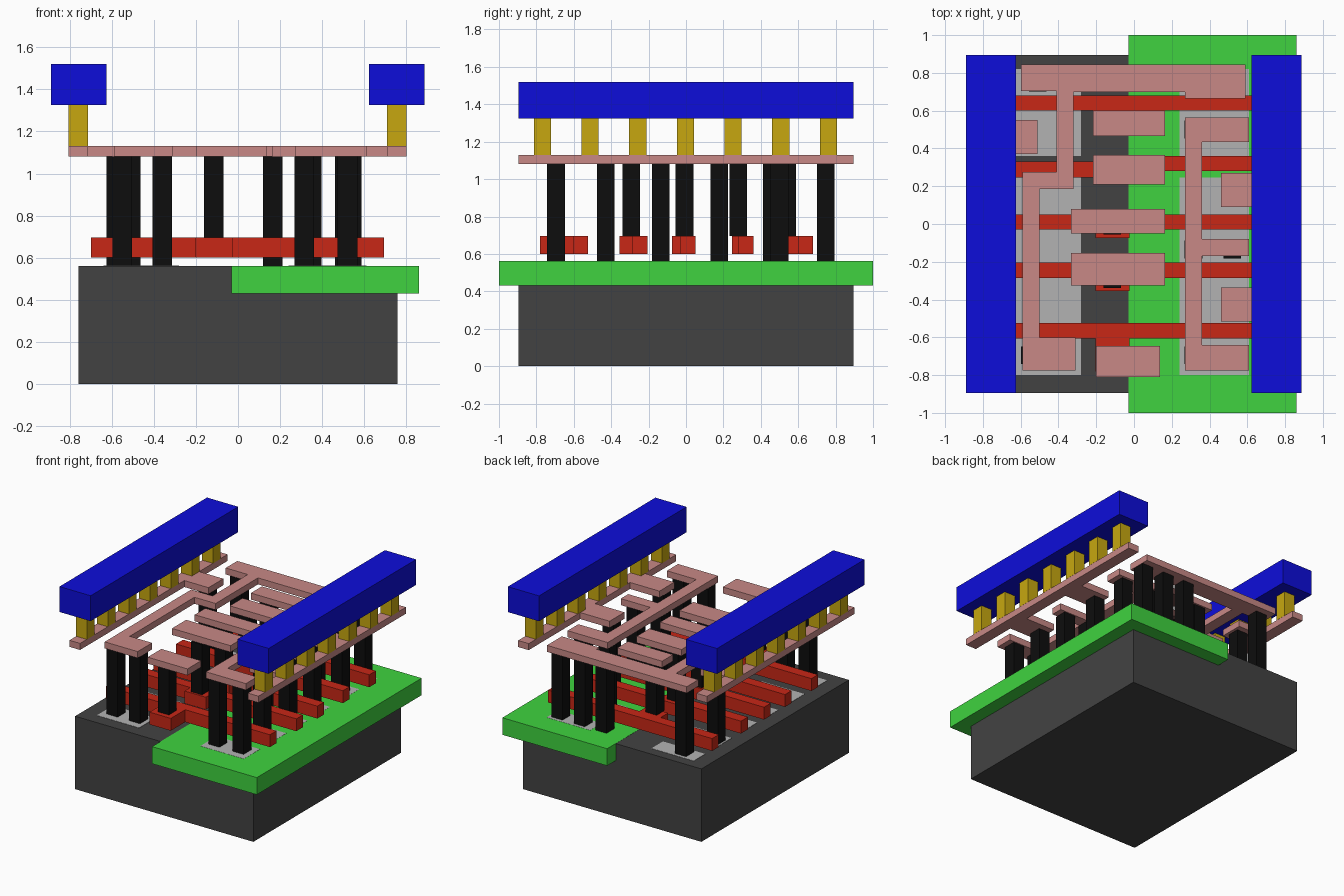
import bpy, bmesh


def material(name, rgb):
    m = bpy.data.materials.new(name)
    m.diffuse_color = (*rgb, 1)
    return m


DARK = material("dark_silicon", (0.055, 0.055, 0.055))
LIGHT = material("light_doped", (0.45, 0.45, 0.45))
GREEN = material("green_well", (0.05, 0.65, 0.05))
RED = material("red_gate", (0.58, 0.02, 0.008))
BLACK = material("black_contact", (0.004, 0.004, 0.004))
PINK = material("pink_metal", (0.58, 0.25, 0.24))
GOLD = material("gold_via", (0.57, 0.39, 0.005))
BLUE = material("blue_metal", (0.004, 0.004, 0.7))


def prism(name, pts, z0, z1, mat):
    """Extrude a flat outline between two heights."""
    bm = bmesh.new()
    face = bm.faces.new([bm.verts.new((x, y, z0)) for x, y in pts])
    ext = bmesh.ops.extrude_face_region(bm, geom=[face])
    for v in ext["geom"]:
        if isinstance(v, bmesh.types.BMVert):
            v.co.z = z1
    bmesh.ops.recalc_face_normals(bm, faces=bm.faces)
    mesh = bpy.data.meshes.new(name)
    bm.to_mesh(mesh)
    bm.free()
    mesh.materials.append(mat)
    ob = bpy.data.objects.new(name, mesh)
    bpy.context.collection.objects.link(ob)
    return ob


def box(name, x0, x1, y0, y1, z0, z1, mat):
    return prism(name, [(x0, y0), (x1, y0), (x1, y1), (x0, y1)], z0, z1, mat)


def pillar(name, x, y, z0, z1, mat, w=0.094):
    h = w / 2
    return box(name, x - h, x + h, y - h, y + h, z0, z1, mat)


# Layer heights
TOP = 0.56
GATE = (0.60, 0.695)
METAL = (1.08, 1.13)
RAIL = (1.325, 1.52)

# Substrate and the well set into its right half
box("substrate", -0.757, 0.757, -0.895, 0.895, 0, TOP, DARK)
box("well", -0.03, 0.86, -1, 1, 0.43, TOP + 0.001, GREEN)

# Doped strips flush with the surface, between the gates
for y0, y1 in [(-0.80, -0.605), (-0.525, -0.285), (-0.205, -0.03),
               (0.05, 0.245), (0.36, 0.60), (0.68, 0.82)]:
    box("left_doped_region", -0.64, -0.28, y0, y1, 0.5, TOP + 0.002, LIGHT)
    box("right_doped_region", 0.24, 0.61, y0, y1, 0.5, TOP + 0.002, LIGHT)

# Gates: long bars with a widened landing (x from A to B) in the middle
L, R, A, B = -0.698, 0.695, -0.205, -0.025
for y0, y1, tab in [(-0.605, -0.525, -0.78), (-0.285, -0.205, -0.355),
                    (-0.03, 0.05, -0.075)]:
    prism("gate", [(L, y0), (A, y0), (A, tab), (B, tab), (B, y0), (R, y0),
                   (R, y1), (L, y1)], *GATE, RED)
prism("jogged_gate", [(L, 0.245), (B, 0.245), (B, 0.28), (R, 0.28),
                      (R, 0.36), (A, 0.36), (A, 0.33), (L, 0.33)], *GATE, RED)
prism("rear_gate", [(L, 0.60), (A, 0.60), (A, 0.51), (B, 0.51), (B, 0.60),
                    (R, 0.60), (R, 0.68), (L, 0.68)], *GATE, RED)

# Contacts from gates to metal
for y in (-0.695, -0.292, -0.008, 0.28, 0.54):
    pillar("gate_contact", -0.115, y, GATE[1], METAL[0], BLACK)

# Contacts from doped regions to metal
for x, y in [(-0.55, -0.695), (-0.36, -0.695), (0.315, -0.695), (0.52, -0.695),
             (0.507, -0.43), (0.315, -0.135), (0.52, -0.135), (0.507, 0.178),
             (0.315, 0.5), (0.52, 0.5), (-0.578, 0.458),
             (-0.51, 0.748), (0.165, 0.748), (0.35, 0.748), (0.54, 0.748)]:
    pillar("contact", x, y, TOP, METAL[0], BLACK)

# Supply strips with short branches
E = 0.895
prism("left_supply_strip", [(-0.805, -E), (-0.715, -E), (-0.715, 0.37),
                            (-0.51, 0.37), (-0.51, 0.55), (-0.715, 0.55),
                            (-0.715, E), (-0.805, E)], *METAL, PINK)
prism("right_supply_strip", [(0.80, -E), (0.80, E), (0.71, E), (0.71, 0.27),
                             (0.46, 0.27), (0.46, 0.09), (0.71, 0.09),
                             (0.71, -0.335), (0.46, -0.335), (0.46, -0.515),
                             (0.71, -0.515), (0.71, -E)], *METAL, PINK)

# Output trace winding from the rear bar to the front left
prism("output_trace", [(-0.598, 0.845), (-0.598, 0.705), (-0.41, 0.705),
                       (-0.41, 0.275), (-0.59, 0.275), (-0.59, -0.775),
                       (-0.31, -0.775), (-0.31, -0.60), (-0.50, -0.60),
                       (-0.50, 0.185), (-0.32, 0.185), (-0.32, 0.70),
                       (0.27, 0.70), (0.27, 0.665), (0.59, 0.665),
                       (0.59, 0.845)], *METAL, PINK)

# Three-armed trace on the right
prism("three_arm_trace", [(0.27, -0.775), (0.61, -0.775), (0.61, -0.64),
                          (0.36, -0.64), (0.36, -0.17), (0.61, -0.17),
                          (0.61, -0.08), (0.36, -0.08), (0.36, 0.435),
                          (0.61, 0.435), (0.61, 0.565), (0.27, 0.565)],
      *METAL, PINK)

# Input pads over the gate contacts
for x0, x1, y0, y1 in [(-0.20, 0.138, -0.81, -0.645), (-0.333, 0.164, -0.325, -0.153),
                       (-0.333, 0.164, -0.05, 0.08), (-0.217, 0.164, 0.21, 0.365),
                       (-0.217, 0.164, 0.467, 0.60)]:
    box("input_pad", x0, x1, y0, y1, *METAL, PINK)

# Upper supply rails and their rows of vias
for side, x0, x1, vx in [("left", -0.89, -0.625, -0.76), ("right", 0.622, 0.887, 0.755)]:
    box(side + "_rail", x0, x1, -E, E, *RAIL, BLUE)
    for i in range(7):
        pillar(side + "_via", vx, -0.768 + i * 0.255, METAL[1], RAIL[0], GOLD, 0.092)
